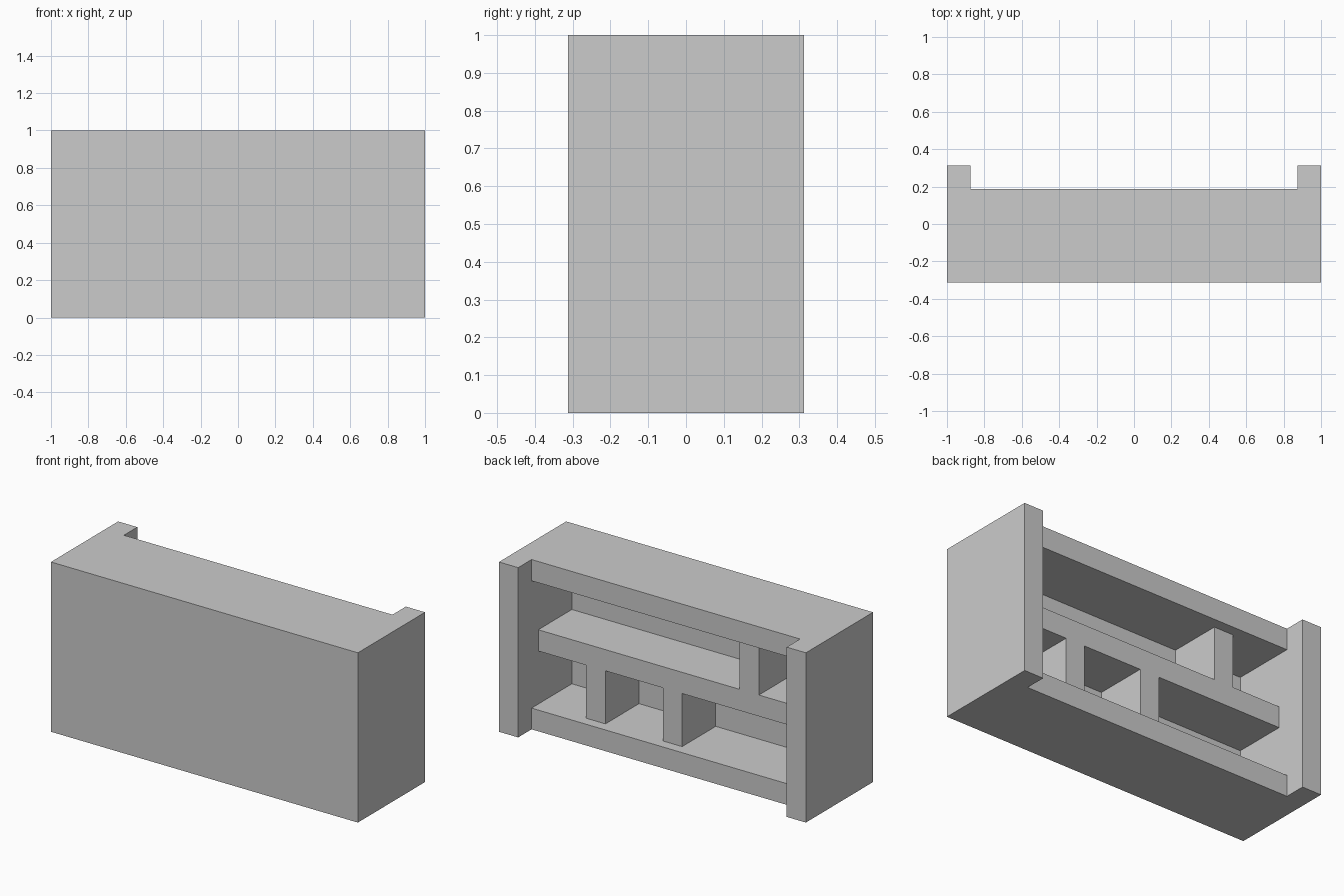
import bpy
import bmesh
from mathutils import Vector

if "Cube" in bpy.data.objects:
    bpy.data.objects.remove(bpy.data.objects["Cube"])

T = 0.125             # board thickness
FRONT = -0.3125       # outer front face
INNER = FRONT + T     # inside of the closed front
RIM = 0.1875          # rear edge of top and bottom boards
RECESS = 0.125        # rear edge of shelf and dividers
W = 0.875             # inner half width


def box(name, x, y, z):
    """Axis-aligned box from (min, max) ranges."""
    lo, hi = Vector((x[0], y[0], z[0])), Vector((x[1], y[1], z[1]))
    centre, size = (lo + hi) / 2, hi - lo
    bm = bmesh.new()
    bmesh.ops.create_cube(bm, size=1)
    bmesh.ops.scale(bm, vec=size, verts=bm.verts)
    mesh = bpy.data.meshes.new(name)
    bm.to_mesh(mesh)
    bm.free()
    obj = bpy.data.objects.new(name, mesh)
    obj.location = centre
    bpy.context.collection.objects.link(obj)
    return obj


# Full-height side panels
box("left_side", (-1, -W), (FRONT, -FRONT), (0, 1))
box("right_side", (W, 1), (FRONT, -FRONT), (0, 1))

# Top and bottom boards, with the front panel between them
box("bottom_board", (-W, W), (FRONT, RIM), (0, T))
box("top_board", (-W, W), (FRONT, RIM), (1 - T, 1))
box("front_panel", (-W, W), (FRONT, INNER), (T, 1 - T))

# Recessed middle shelf
box("middle_shelf", (-W, W), (INNER, RECESS), (0.4375, 0.5625))

# Dividers: two below the shelf, one above
for name, x, z in (("lower_divider_outer", 0.5, (T, 0.4375)),
                   ("lower_divider_centre", 0.0, (T, 0.4375)),
                   ("upper_divider", -0.5, (0.5625, 1 - T))):
    box(name, (x - T / 2, x + T / 2), (INNER, RECESS), z)
